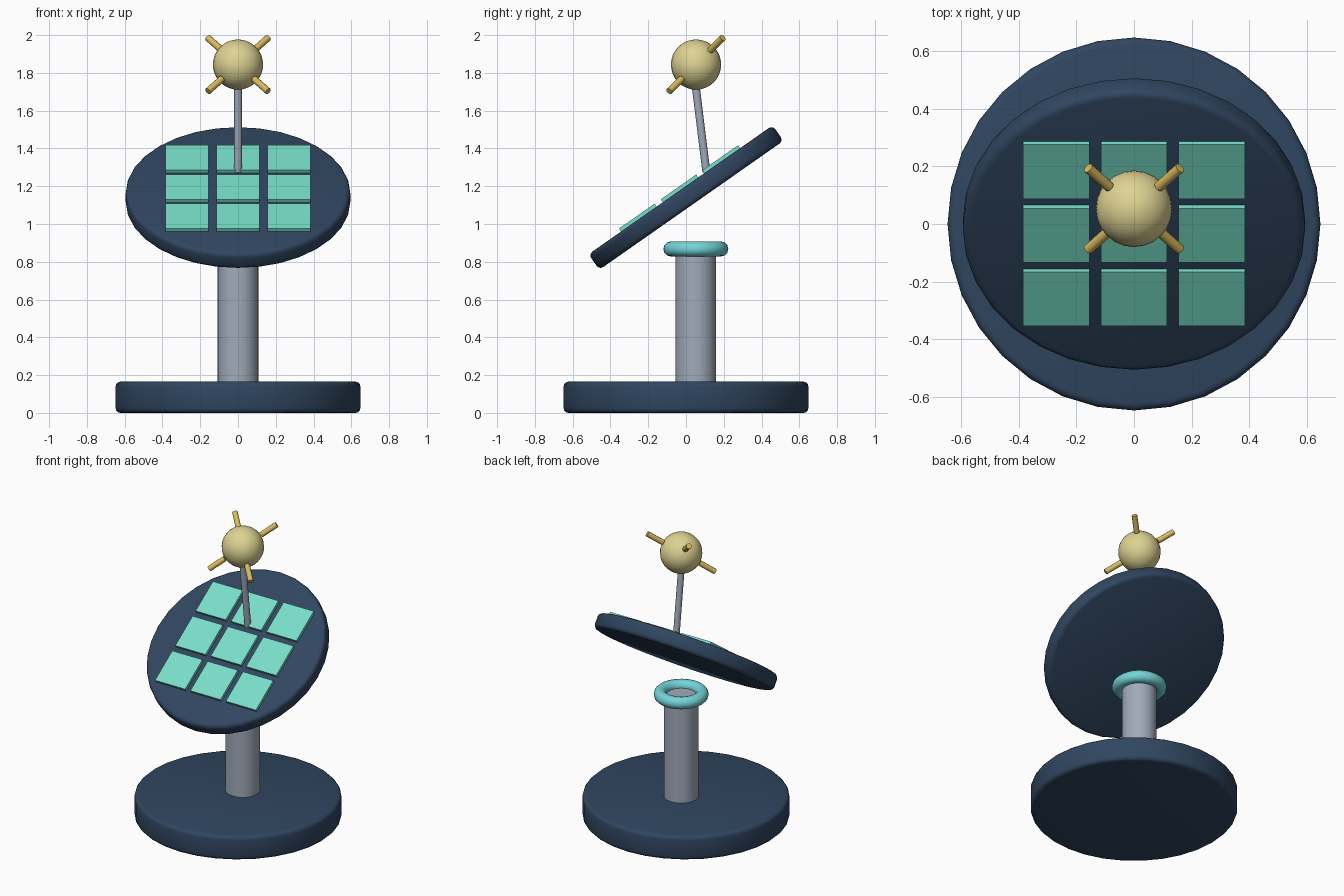
import bpy, math
from mathutils import Vector, Matrix

if "Cube" in bpy.data.objects:
    bpy.data.objects.remove(bpy.data.objects["Cube"])


def material(name, r, g, b):
    """Flat colour given as 0-255 display values, stored linear."""
    lin = [((c / 255 + 0.055) / 1.055) ** 2.4 for c in (r, g, b)]
    m = bpy.data.materials.new(name)
    m.diffuse_color = (*lin, 1)
    m.use_nodes = True
    m.node_tree.nodes["Principled BSDF"].inputs["Base Color"].default_value = m.diffuse_color
    return m


navy = material("navy", 48, 70, 96)
grey = material("steel_grey", 160, 171, 186)
mint = material("mint", 120, 222, 200)
aqua = material("aqua", 116, 212, 216)
cream = material("pale_gold", 222, 211, 146)
gold = material("gold", 217, 186, 94)


def finish(name, mat, bevel=0, smooth=True):
    ob = bpy.context.object
    ob.name = name
    ob.data.materials.append(mat)
    if bevel:
        mod = ob.modifiers.new("round_rim", 'BEVEL')
        mod.width, mod.segments = bevel, 3
        bpy.ops.object.modifier_apply(modifier=mod.name)
    if smooth:
        bpy.ops.object.shade_smooth_by_angle(angle=math.radians(35))
    return ob


def rod(name, mat, start, end, radius, sides, bevel=0):
    """Cylinder running from start to end."""
    a, b = Vector(start), Vector(end)
    bpy.ops.mesh.primitive_cylinder_add(
        vertices=sides, radius=radius, depth=(b - a).length, location=(a + b) / 2,
        rotation=(b - a).to_track_quat('Z', 'Y').to_euler())
    return finish(name, mat, bevel)


# Base plate, column and collar ring
rod("base", navy, (0, 0, 0), (0, 0, 0.165), 0.648, 32, 0.025)
rod("column", grey, (0, 0.052, 0.15), (0, 0.052, 0.865), 0.108, 32)
bpy.ops.mesh.primitive_torus_add(major_radius=0.132, minor_radius=0.04,
                                 major_segments=32, minor_segments=12,
                                 location=(0, 0.052, 0.868))
finish("collar_ring", aqua)

# Tilted dish
TILT = math.radians(35)
tilt = Matrix.Translation((0, 0, 1.14)) @ Matrix.Rotation(TILT, 4, 'X')
bpy.ops.mesh.primitive_cylinder_add(vertices=32, radius=0.595, depth=0.1)
finish("dish", navy, 0.025).matrix_world = tilt

# Three by three grid of panels lying on the dish
for row in (-1, 0, 1):
    for col in (-1, 0, 1):
        bpy.ops.mesh.primitive_cube_add(size=1)
        panel = finish("panel", mint, smooth=False)
        panel.matrix_world = (tilt @ Matrix.Translation((col * 0.27, row * 0.27, 0.059))
                              @ Matrix.Diagonal((0.23, 0.23, 0.02, 1)))

# Mast, ball and four prongs
rod("mast", grey, (0, 0.108, 1.275), (0, 0.05, 1.74), 0.021, 16)
centre = Vector((0, 0.053, 1.844))
bpy.ops.mesh.primitive_uv_sphere_add(segments=24, ring_count=16, radius=0.133,
                                     location=centre)
finish("ball", cream)
for sx in (-1, 1):
    for s in (-1, 1):
        d = Vector((sx * 0.16, s * 0.142, s * 0.142)).normalized()
        rod("prong", gold, centre + d * 0.137, centre + d * 0.256, 0.018, 12)
